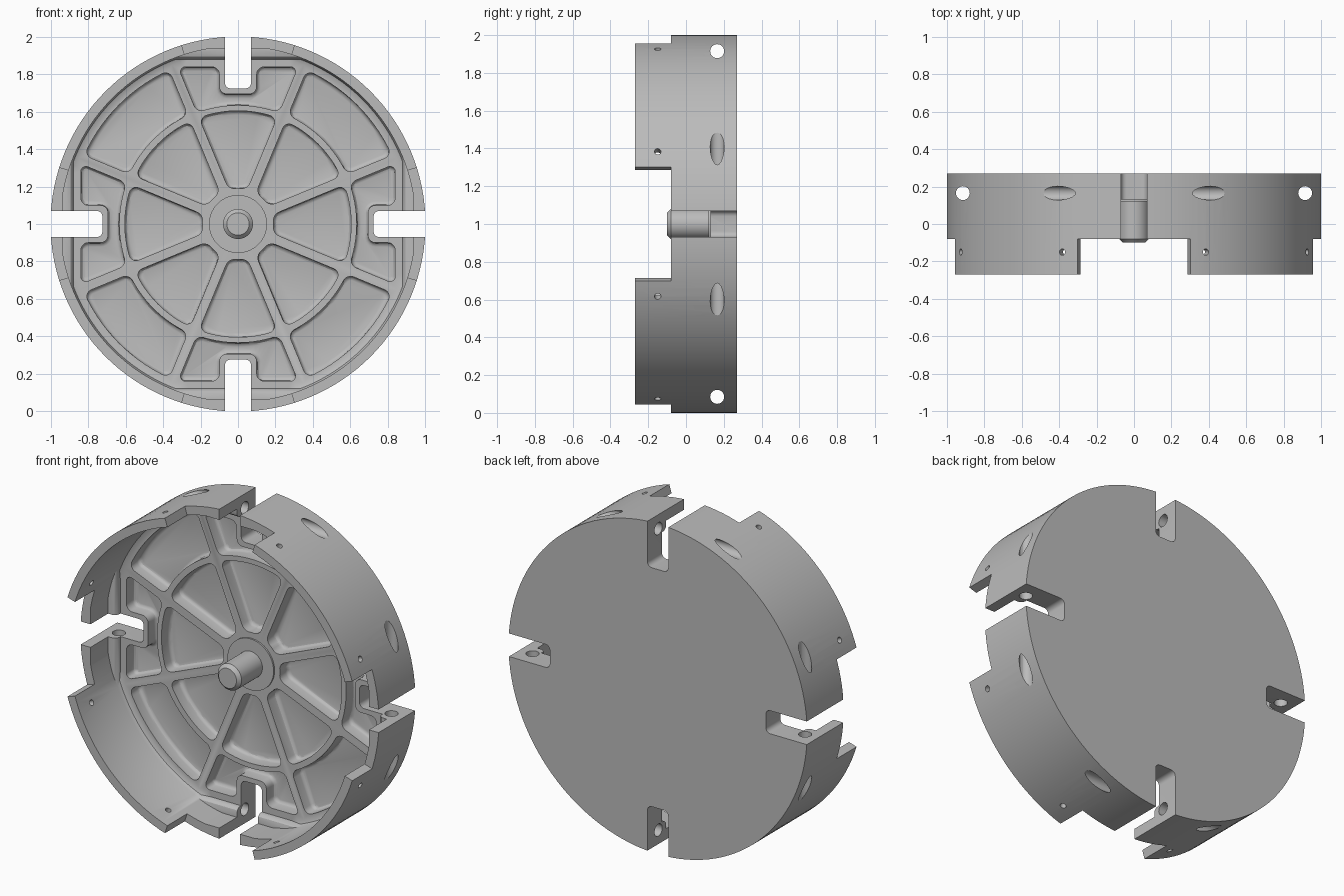
import bpy
import bmesh
import math
from mathutils import Matrix, Vector

cube = bpy.data.objects.get("Cube")
if cube:
    bpy.data.objects.remove(cube, do_unlink=True)

RADIUS, BACK, FRONT = 1.0025, 0.27, -0.27
WEB, FLOOR, RIM = 0.13, 0.21, -0.08      # depths of rib tops, pocket floors, low rim
SPOKE, HALF = math.radians(22.5), 0.025  # spoke angle and half width
CORNER, FILLET = 0.045, 0.022

grey = bpy.data.materials.new("machined grey")
grey.use_nodes = True
grey.diffuse_color = (0.5, 0.5, 0.5, 1)
grey.node_tree.nodes["Principled BSDF"].inputs["Base Color"].default_value = (0.5, 0.5, 0.5, 1)


def make_object(name, bm):
    bmesh.ops.recalc_face_normals(bm, faces=bm.faces)
    mesh = bpy.data.meshes.new(name)
    bm.to_mesh(mesh)
    bm.free()
    mesh.materials.append(grey)
    obj = bpy.data.objects.new(name, mesh)
    bpy.context.collection.objects.link(obj)
    return obj


def lathe(profile, steps=128):
    """Turn (radius, depth) points about the disc axis; both ends lie on it."""
    bm = bmesh.new()
    start, end = [bm.verts.new((0, d, 1)) for r, d in (profile[0], profile[-1])]
    rings = []
    for r, d in profile[1:-1]:
        angles = [math.tau * i / steps for i in range(steps)]
        rings.append([bm.verts.new((r * math.sin(a), d, 1 + r * math.cos(a))) for a in angles])
    bm.faces.new(rings[0])
    bm.faces.new(rings[-1])
    bm.verts.remove(start)
    bm.verts.remove(end)
    for low, high in zip(rings, rings[1:]):
        for i in range(steps):
            j = (i + 1) % steps
            bm.faces.new((low[i], low[j], high[j], high[i]))
    return bm


def arc(r, a, n=12):
    """Points from -a to a about the disc axis, with room to round both ends."""
    d = min(1.1 * CORNER / r, 0.85 * a)
    inner = [-a + d + (2 * a - 2 * d) * i / n for i in range(n + 1)]
    return [Vector((r * math.sin(t), r * math.cos(t))) for t in [-a] + inner + [a]]


def rounded(points, size):
    """Replace sharp corners of an outline by circular arcs."""
    out = []
    for i, p in enumerate(points):
        before = (points[i - 1] - p).normalized()
        after = (points[(i + 1) % len(points)] - p).normalized()
        turn = before.angle(-after)
        if turn < 0.5:
            out.append(p)
            continue
        s, e, w = p + before * size, p + after * size, math.cos(turn / 2)
        for t in (0, 0.2, 0.4, 0.6, 0.8, 1):
            k0, k1, k2 = (1 - t) ** 2, 2 * w * t * (1 - t), t * t
            out.append((s * k0 + p * k1 + e * k2) / (k0 + k1 + k2))
    return out


def prism(bm, outline, angle, near, far, fillet=0, on_fillet=None):
    """Extrude a front outline through depth, turned about the disc axis."""
    part = bmesh.new()
    front = [part.verts.new((p.x, near, p.y)) for p in outline]
    back = [part.verts.new((p.x, far, p.y)) for p in outline]
    part.faces.new(front)
    part.faces.new(back[::-1])
    for i in range(len(outline)):
        part.faces.new((front[i - 1], front[i], back[i], back[i - 1]))
    bmesh.ops.recalc_face_normals(part, faces=part.faces)
    if fillet:
        edges = [e for e in part.edges if all(on_fillet(v.co) for v in e.verts)]
        bmesh.ops.bevel(part, geom=edges, offset=fillet, segments=3, profile=0.5,
                        affect='EDGES', clamp_overlap=False)
    turn = Matrix.Translation((0, 0, 1)) @ Matrix.Rotation(angle, 4, 'Y')
    bmesh.ops.transform(part, matrix=turn, verts=part.verts)
    temp = bpy.data.meshes.new("part")
    part.to_mesh(temp)
    part.free()
    bm.from_mesh(temp)
    bpy.data.meshes.remove(temp)


def drill(bm, centre, axis, radius, length):
    turn = Vector(axis).to_track_quat('Z', 'Y').to_matrix().to_4x4()
    bmesh.ops.create_cone(bm, cap_ends=True, segments=24, radius1=radius, radius2=radius,
                          depth=length, matrix=Matrix.Translation(centre) @ turn)


def combine(body, name, bm, operation='DIFFERENCE'):
    tool = make_object(name, bm)
    tool.hide_render = True
    mod = body.modifiers.new(name, 'BOOLEAN')
    mod.operation, mod.solver, mod.object = operation, 'EXACT', tool
    bpy.context.view_layer.objects.active = body
    bpy.ops.object.modifier_apply(modifier=mod.name)
    bpy.data.objects.remove(tool, do_unlink=True)


def spoke_edge(r):
    return SPOKE - math.asin(HALF / r)


# Turned body: back plate, outer wall, hub and centre pin
body = make_object("wheel_body", lathe([
    (0, BACK), (RADIUS, BACK), (RADIUS, FRONT), (0.95, FRONT), (0.95, 0.1),
    (0.941, 0.121), (0.92, WEB), (0.155, WEB), (0.155, 0.12), (0.08, 0.12),
    (0.08, RIM), (0.06, -0.1), (0, -0.1)]))

quarters = [i * math.pi / 2 for i in range(4)]

# Flat-sided pads behind the low rim, either side of each slot
pads, lips = bmesh.new(), bmesh.new()
pad_outline = arc(0.985, math.radians(22)) + [Vector((0.36, 0.88)), Vector((-0.36, 0.88))]
lip_outline = arc(0.98, math.acos(0.935 / 0.98))
for q in quarters:
    prism(pads, pad_outline, q, 0.09, 0.2, 0.03, lambda co: co.y < 0.1 and co.z < 0.881)
    prism(lips, lip_outline, q, RIM - 0.05, 0.19)
combine(body, "pads", pads, 'UNION')
combine(body, "lips", lips, 'UNION')

# Lightening pockets between the spokes
inner = arc(0.605, spoke_edge(0.605)) + arc(0.19, spoke_edge(0.19), 6)[::-1]
outer = arc(0.9, spoke_edge(0.9)) + arc(0.64, spoke_edge(0.64))[::-1]
along = (0.84 - HALF * math.sin(SPOKE)) / math.cos(SPOKE)
side = along * math.sin(SPOKE) - HALF * math.cos(SPOKE)
around_slot = [Vector(p) for p in ((side, 0.84), (0.1, 0.84), (0.1, 0.695),
                                   (-0.1, 0.695), (-0.1, 0.84), (-side, 0.84))]
around_slot += arc(0.635, spoke_edge(0.635))
pockets = bmesh.new()
for i in range(8):
    turn = i * math.pi / 4
    for outline in (inner, outer if i % 2 else around_slot):
        prism(pockets, rounded(outline, 0.04), turn, 0, FLOOR, FILLET,
              lambda co: co.y > FLOOR - 0.001)
combine(body, "pockets", pockets)

# Gaps that lower the wall, and through slots
gaps, slots = bmesh.new(), bmesh.new()
gap = arc(1.2, math.radians(17.5)) + arc(0.6, math.radians(17.5))[::-1]
slot = [Vector(p) for p in ((-0.07, 1.2), (0.07, 1.2), (0.07, 0.725), (-0.07, 0.725))]
for q in quarters:
    prism(gaps, gap, q, -0.5, RIM)
    prism(slots, rounded(slot, 0.03), q, -0.5, 0.5)
combine(body, "gaps", gaps)
combine(body, "slots", slots)

# Cross holes beside the slots and small radial holes in the wall
holes = bmesh.new()
for s in (-1, 1):
    drill(holes, (0, 0.165, 1 + s * 0.915), (1, 0, 0), 0.037, 1.2)
    drill(holes, (s * 0.915, 0.165, 1), (0, 0, 1), 0.037, 1.2)
for i in range(8):
    a = SPOKE + i * math.pi / 4
    axis = Vector((math.sin(a), 0, math.cos(a)))
    drill(holes, axis + Vector((0, -0.15, 1)), axis, 0.017, 0.2)
combine(body, "holes", holes)

# Smooth curves, crisp edges
bpy.ops.object.select_all(action='DESELECT')
body.select_set(True)
bpy.context.view_layer.objects.active = body
bpy.ops.object.shade_smooth_by_angle(angle=math.radians(30))
